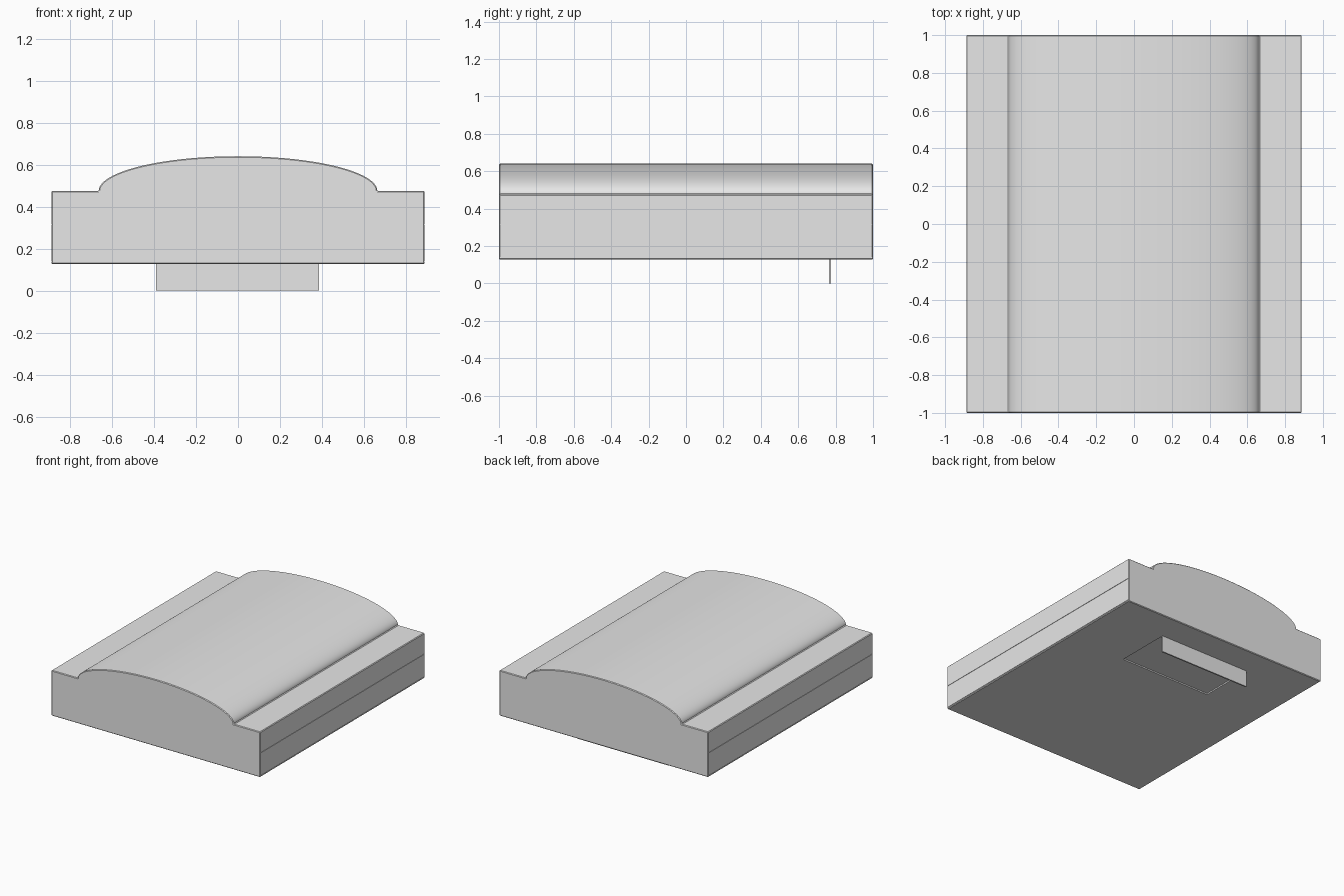
import bpy
import bmesh
import math
from mathutils import Matrix

cube = bpy.data.objects.get("Cube")
if cube:
    bpy.data.objects.remove(cube, do_unlink=True)

grey = bpy.data.materials.new("plain_grey")
grey.use_nodes = True
grey.diffuse_color = (0.8, 0.8, 0.8, 1)
grey.node_tree.nodes["Principled BSDF"].inputs["Base Color"].default_value = (0.8, 0.8, 0.8, 1)


def finish(name, bm):
    bmesh.ops.recalc_face_normals(bm, faces=bm.faces)
    mesh = bpy.data.meshes.new(name)
    bm.to_mesh(mesh)
    bm.free()
    mesh.materials.append(grey)
    obj = bpy.data.objects.new(name, mesh)
    bpy.context.collection.objects.link(obj)
    return obj


def add_box(bm, x, y, z):
    """Add a box from (low, high) ranges on each axis."""
    ranges = (x, y, z)
    size = [b - a for a, b in ranges]
    centre = [(a + b) / 2 for a, b in ranges]
    matrix = Matrix.Translation(centre) @ Matrix.Diagonal((*size, 1))
    bmesh.ops.create_cube(bm, size=1, matrix=matrix)


def make_active(obj):
    bpy.ops.object.select_all(action='DESELECT')
    obj.select_set(True)
    bpy.context.view_layer.objects.active = obj


half_width, half_length = 0.888, 1.0
floor, shoulder, crown = 0.127, 0.475, 0.64
arch = 0.663
steps = 56

# Body: shouldered block with an elliptical vault, extruded lengthwise
profile = [(-half_width, floor), (half_width, floor), (half_width, shoulder)]
for i in range(steps + 1):
    a = math.pi * i / steps
    profile.append((arch * math.cos(a), shoulder + (crown - shoulder) * math.sin(a)))
profile.append((-half_width, shoulder))

bm = bmesh.new()
end = bm.faces.new([bm.verts.new((x, -half_length, z)) for x, z in profile])
extruded = bmesh.ops.extrude_face_region(bm, geom=[end], use_keep_orig=True)
moved = [v for v in extruded["geom"] if isinstance(v, bmesh.types.BMVert)]
bmesh.ops.translate(bm, verts=moved, vec=(0, 2 * half_length, 0))
body = finish("vaulted_body", bm)

bevel = body.modifiers.new("edge_chamfer", 'BEVEL')
bevel.width = 0.005
bevel.segments = 1
bevel.limit_method = 'ANGLE'
bevel.angle_limit = math.radians(40)

# Cutters: hatch recess, and hairline seams around the side walls
bm = bmesh.new()
add_box(bm, (-0.39, 0.385), (0.34, 0.765), (floor - 0.05, floor + 0.01))
recess = finish("hatch_recess_cutter", bm)

bm = bmesh.new()
depth = 0.003
for z in (0.137, 0.312):
    for s in (-1, 1):
        side = sorted((s * (half_width - depth), s * (half_width + 0.05)))
        add_box(bm, side, (-1.1, 1.1), (z, z + 0.003))
seams = finish("side_seam_cutter", bm)

for cutter in (recess, seams):
    cutter.hide_render = True
    cut = body.modifiers.new(cutter.name, 'BOOLEAN')
    cut.operation = 'DIFFERENCE'
    cut.solver = 'EXACT'
    cut.object = cutter

make_active(body)
for modifier in list(body.modifiers):
    bpy.ops.object.modifier_apply(modifier=modifier.name)
for cutter in (recess, seams):
    bpy.data.objects.remove(cutter, do_unlink=True)
make_active(body)
bpy.ops.object.shade_smooth_by_angle(angle=math.radians(25))

# Hatch flap hanging open below the floor
bm = bmesh.new()
add_box(bm, (-0.39, 0.385), (0.764, 0.775), (0, floor + 0.004))
finish("hatch_flap", bm)
